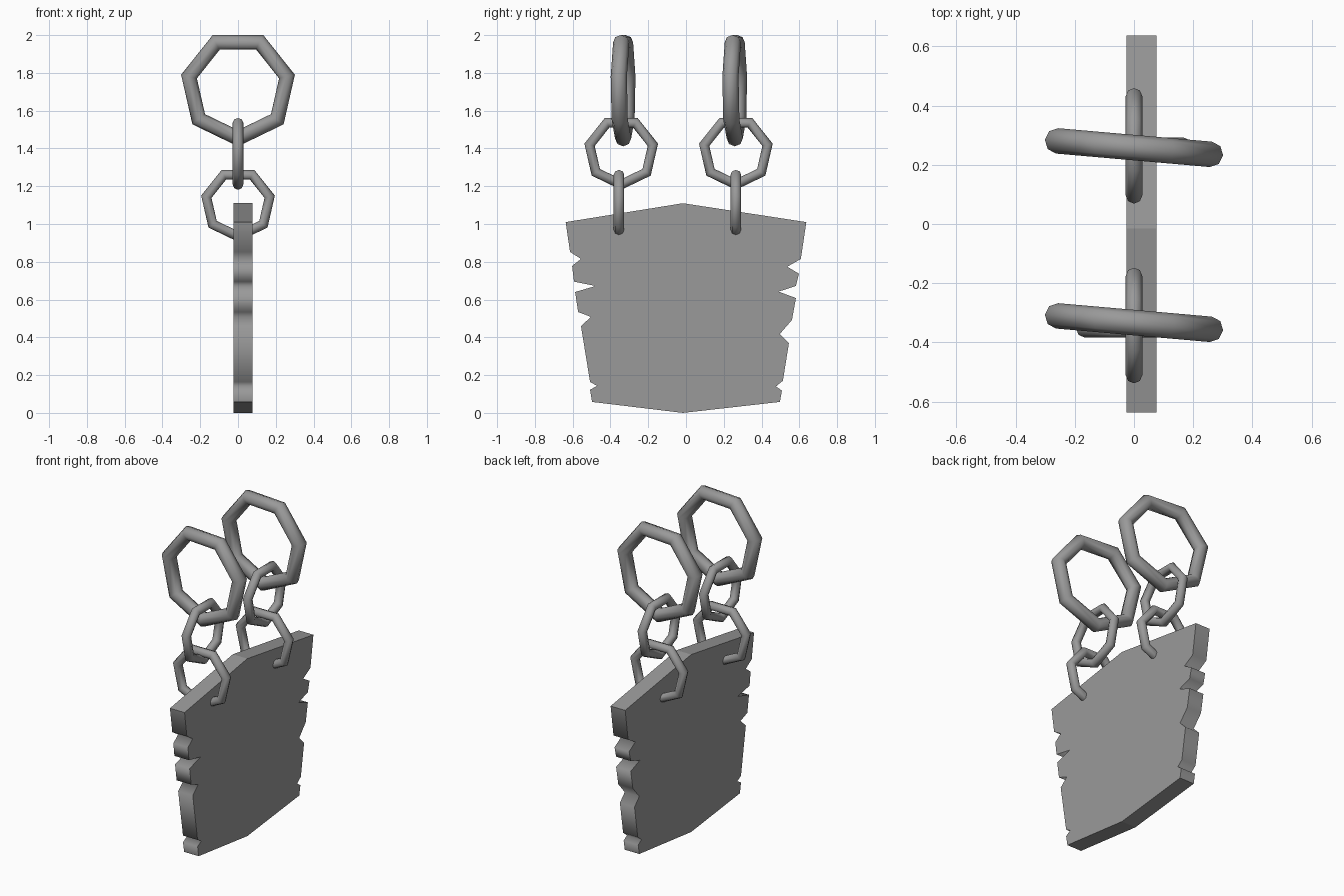
import bpy, bmesh
from math import radians, pi, sin, cos

if "Cube" in bpy.data.objects:
    bpy.data.objects.remove(bpy.data.objects["Cube"])

iron = bpy.data.materials.new("dark_grey")
iron.diffuse_color = (0.32, 0.32, 0.32, 1)
iron.use_nodes = True
iron.node_tree.nodes["Principled BSDF"].inputs["Base Color"].default_value = iron.diffuse_color


def add_object(name, bm):
    """Turn a bmesh into a named grey object."""
    bmesh.ops.recalc_face_normals(bm, faces=bm.faces)
    mesh = bpy.data.meshes.new(name)
    bm.to_mesh(mesh)
    bm.free()
    mesh.materials.append(iron)
    ob = bpy.data.objects.new(name, mesh)
    bpy.context.collection.objects.link(ob)
    return ob


def ring(name, y, z, outer, tube, turn):
    """Seven-sided ring standing upright, flat on top, point at the bottom."""
    major, sides, round_sides = outer - tube, 7, 8
    bm = bmesh.new()
    loops = []
    for i in range(sides):
        a = -pi / 2 + 2 * pi * i / sides
        loop = []
        for j in range(round_sides):
            b = 2 * pi * j / round_sides
            r = major + tube * cos(b)
            loop.append(bm.verts.new((r * cos(a), tube * sin(b), r * sin(a))))
        loops.append(loop)
    for i in range(sides):
        p, q = loops[i], loops[(i + 1) % sides]
        for j in range(round_sides):
            k = (j + 1) % round_sides
            bm.faces.new((p[j], p[k], q[k], q[j]))
    ob = add_object(name, bm)
    ob.location = (0, y, z)
    ob.rotation_euler.z = radians(turn)
    bpy.ops.object.select_all(action='DESELECT')
    ob.select_set(True)
    bpy.context.view_layer.objects.active = ob
    bpy.ops.object.shade_smooth_by_angle(angle=radians(50))


# Hanging board: chipped outline (y, z), extruded along x
outline = [
    (-0.016, 1.11), (-0.637, 1.01), (-0.614, 0.852), (-0.556, 0.815),
    (-0.603, 0.778), (-0.593, 0.695), (-0.478, 0.672), (-0.587, 0.64),
    (-0.571, 0.534), (-0.503, 0.508), (-0.556, 0.46), (-0.508, 0.164),
    (-0.471, 0.143), (-0.508, 0.122), (-0.497, 0.058), (-0.016, 0.0),
    (0.497, 0.058), (0.508, 0.118), (0.476, 0.14), (0.513, 0.17),
    (0.545, 0.37), (0.497, 0.418), (0.561, 0.492), (0.582, 0.608),
    (0.49, 0.642), (0.582, 0.672), (0.598, 0.737), (0.536, 0.774),
    (0.608, 0.815), (0.637, 1.01)]
bm = bmesh.new()
face = bm.faces.new([bm.verts.new((-0.025, y, z)) for y, z in outline])
ext = bmesh.ops.extrude_face_region(bm, geom=[face], use_keep_orig=True)
moved = [v for v in ext["geom"] if isinstance(v, bmesh.types.BMVert)]
bmesh.ops.translate(bm, verts=moved, vec=(0.101, 0, 0))
# Chipped sides blend smoothly; board faces, top and bottom stay crisp
for f in bm.faces:
    f.smooth = len(f.verts) == 4
for e in bm.edges:
    a, b = (v.co for v in e.verts)
    e.smooth = abs(a.x - b.x) > 0.05 and 0.06 < a.z < 1.0
add_object("sign_board", bm)

# Two chains: large ring on top, then two alternating links
for side, top_y, mid_y, low_y in (("left", -0.333, -0.343, -0.355),
                                  ("right", 0.258, 0.264, 0.264)):
    ring(side + "_top_ring", top_y, 1.721, 0.31, 0.043, -5)
    ring(side + "_middle_link", mid_y, 1.381, 0.2, 0.028, 90)
    ring(side + "_lower_link", low_y, 1.106, 0.2, 0.028, 0)
